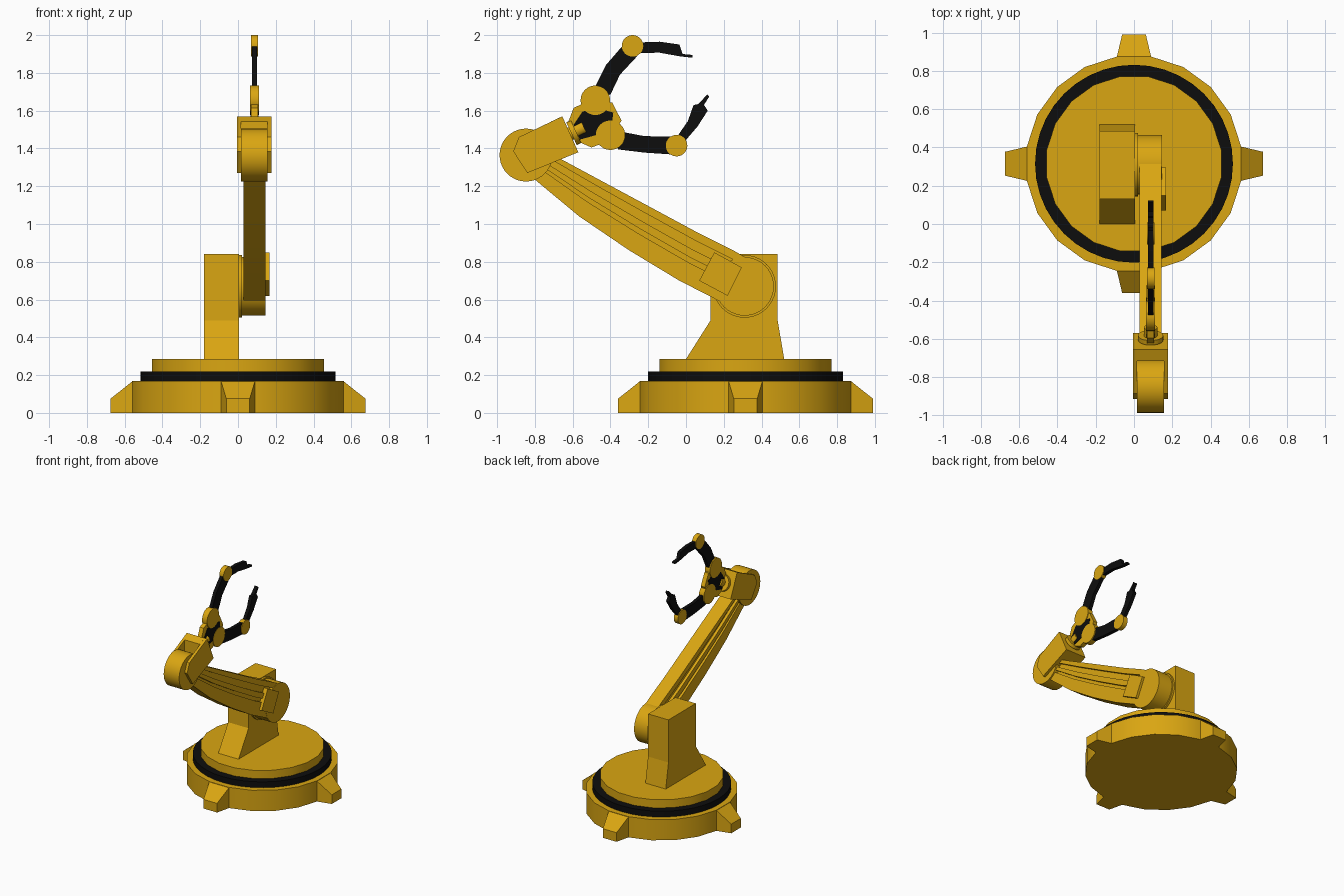
import bpy, bmesh, math
from mathutils import Vector, Matrix

if "Cube" in bpy.data.objects:
    bpy.data.objects.remove(bpy.data.objects["Cube"])


def material(name, rgb):
    m = bpy.data.materials.new(name)
    m.diffuse_color = (*rgb, 1)
    m.use_nodes = True
    m.node_tree.nodes["Principled BSDF"].inputs["Base Color"].default_value = m.diffuse_color
    return m


YELLOW = material("machine yellow", (0.70, 0.38, 0.006))
BLACK = material("rubber black", (0.004, 0.004, 0.004))


def finish(name, bm, mat, smooth=False):
    bmesh.ops.recalc_face_normals(bm, faces=bm.faces)
    me = bpy.data.meshes.new(name)
    bm.to_mesh(me)
    bm.free()
    me.materials.append(mat)
    ob = bpy.data.objects.new(name, me)
    bpy.context.collection.objects.link(ob)
    if smooth:
        bpy.ops.object.select_all(action='DESELECT')
        ob.select_set(True)
        bpy.context.view_layer.objects.active = ob
        bpy.ops.object.shade_smooth_by_angle(angle=math.radians(30))
    return ob


def loft(name, loops, mat, smooth=False):
    """Skin a list of equal-length closed loops and cap both ends."""
    bm = bmesh.new()
    rings = [[bm.verts.new(p) for p in loop] for loop in loops]
    n = len(rings[0])
    for a, b in zip(rings, rings[1:]):
        for i in range(n):
            j = (i + 1) % n
            bm.faces.new((a[i], a[j], b[j], b[i]))
    bm.faces.new(rings[0])
    bm.faces.new(rings[-1])
    return finish(name, bm, mat, smooth)


def prism(name, yz, x0, x1, mat):
    """Side profile extruded along x."""
    return loft(name, [[(x, y, z) for y, z in yz] for x in (x0, x1)], mat)


def cylinder(name, p0, p1, r, sides, mat, turn=0.0):
    """Cylinder between two points."""
    p0, p1 = Vector(p0), Vector(p1)
    d = p1 - p0
    bm = bmesh.new()
    bmesh.ops.create_cone(bm, cap_ends=True, segments=sides, radius1=r, radius2=r, depth=d.length,
                          matrix=Matrix.Translation((p0 + p1) / 2)
                          @ d.to_track_quat('Z', 'Y').to_matrix().to_4x4()
                          @ Matrix.Rotation(turn, 4, 'Z'))
    return finish(name, bm, mat, True)


def pivot(name, y, z, r, x0, x1, sides=32):
    return cylinder(name, (x0, y, z), (x1, y, z), r, sides, YELLOW)


# Turntable base
CY = 0.315
for name, z0, z1, r, sides, mat in (("base_drum", 0, 0.17, 0.567, 20, YELLOW),
                                    ("bearing_ring", 0.17, 0.218, 0.517, 40, BLACK),
                                    ("turntable", 0.165, 0.285, 0.462, 20, YELLOW)):
    cylinder(name, (0, CY, z0), (0, CY, z1), r, sides, mat, math.radians(9))
# black ring is a little proud of the turntable, which sits inside it

# Four tapered feet
for k in range(4):
    rot = Matrix.Translation((0, CY, 0)) @ Matrix.Rotation(k * math.pi / 2, 4, 'Z')
    inner = [(0.52, -0.09, 0), (0.52, 0.09, 0), (0.52, 0.09, 0.169), (0.52, -0.09, 0.169)]
    mid = [(0.557, y, z) for _, y, z in inner]
    outer = [(0.675, -0.062, 0), (0.675, 0.062, 0), (0.675, 0.062, 0.075), (0.675, -0.062, 0.075)]
    loft("foot", [[rot @ Vector(p) for p in lp] for lp in (inner, mid, outer)], YELLOW)

# Support column
prism("column", [(0.0, 0.285), (0.13, 0.49), (0.13, 0.84), (0.485, 0.84), (0.485, 0.49), (0.52, 0.285)],
      -0.18, 0.005, YELLOW)

# Shoulder joint
pivot("shoulder_flange", 0.31, 0.67, 0.166, 0.0, 0.022, 40)
pivot("shoulder_boss", 0.31, 0.67, 0.155, 0.02, 0.146, 40)

# Curved arm with two long grooves on each side
low = [(0.27, 0.54), (0.19, 0.585), (-0.035, 0.70), (-0.30, 0.86), (-0.565, 1.04), (-0.80, 1.235)]
top = [(0.33, 0.815), (0.26, 0.855), (0.07, 0.95), (-0.19, 1.09), (-0.46, 1.235), (-0.72, 1.375)]
side = [(0, 0.145), (0.40, 0.145), (0.40, 0.122), (0.50, 0.122), (0.50, 0.145),
        (0.66, 0.145), (0.66, 0.122), (0.84, 0.122), (0.84, 0.145), (1, 0.145)]
section = side + [(t, 0.175 - x) for t, x in reversed(side)]
loft("arm", [[(x, a[0] + (b[0] - a[0]) * t, a[1] + (b[1] - a[1]) * t) for t, x in section]
             for a, b in zip(low, top)], YELLOW, True)

# Cover plate on the arm
prism("cover_plate", [(0.15, 0.85), (0.295, 0.77), (0.22, 0.62), (0.07, 0.70)], 0.13, 0.166, YELLOW)

# Elbow joint and its forked housing
pivot("elbow", -0.847, 1.365, 0.14, 0.016, 0.156, 40)
cheek = [(-0.655, 1.57), (-0.57, 1.38), (-0.84, 1.27), (-0.915, 1.385), (-0.885, 1.46)]
for x0, x1 in ((-0.006, 0.016), (0.156, 0.178)):
    prism("housing_cheek", cheek, x0, x1, YELLOW)
prism("housing_end", [(-0.715, 1.542), (-0.655, 1.57), (-0.57, 1.38), (-0.715, 1.321)],
      0.016, 0.156, YELLOW)

# Wrist
XC = 0.087
cylinder("wrist_shaft", (XC, -0.64, 1.465), (XC, -0.54, 1.512), 0.035, 20, YELLOW)
cylinder("wrist_disc", (XC, -0.606, 1.478), (XC, -0.582, 1.489), 0.066, 24, YELLOW)

# Palm with dark inset panels
prism("palm", [(-0.595, 1.615), (-0.51, 1.652), (-0.39, 1.643), (-0.342, 1.548), (-0.395, 1.445),
               (-0.50, 1.405), (-0.58, 1.44), (-0.627, 1.53)], XC - 0.018, XC + 0.018, YELLOW)
panel = [(-0.595, 1.525), (-0.548, 1.595), (-0.475, 1.615), (-0.385, 1.59), (-0.393, 1.525),
         (-0.46, 1.475), (-0.562, 1.447)]
for s in (-1, 1):
    prism("palm_panel", panel, XC + s * 0.018, XC + s * 0.021, BLACK)

# Finger links
links = {
    "upper_finger_link": [(-0.49, 1.67), (-0.475, 1.74), (-0.425, 1.84), (-0.33, 1.95),
                          (-0.257, 1.89), (-0.35, 1.79), (-0.40, 1.685)],
    "upper_finger_tip": [(-0.28, 1.96), (-0.14, 1.965), (-0.035, 1.95), (-0.018, 1.90), (0.035, 1.895),
                         (0.035, 1.88), (-0.035, 1.888), (-0.14, 1.907), (-0.28, 1.905)],
    "lower_finger_link": [(-0.40, 1.50), (-0.325, 1.485), (-0.22, 1.465), (-0.07, 1.463),
                          (-0.07, 1.368), (-0.22, 1.378), (-0.36, 1.395)],
    "lower_finger_tip": [(-0.07, 1.43), (-0.043, 1.468), (0.01, 1.545), (0.04, 1.63), (0.065, 1.635),
                         (0.113, 1.686), (0.123, 1.675), (0.095, 1.63), (0.115, 1.60),
                         (0.06, 1.515), (0.0, 1.445)],
}
for name, outline in links.items():
    prism(name, outline, XC - 0.014, XC + 0.014, BLACK)

# Finger pivots
for name, y, z, r, h in (("upper_knuckle", -0.48, 1.655, 0.078, 0.023),
                         ("lower_knuckle", -0.40, 1.47, 0.078, 0.023),
                         ("upper_finger_joint", -0.283, 1.943, 0.057, 0.019),
                         ("lower_finger_joint", -0.05, 1.415, 0.057, 0.019)):
    pivot(name, y, z, r, XC - h, XC + h)
